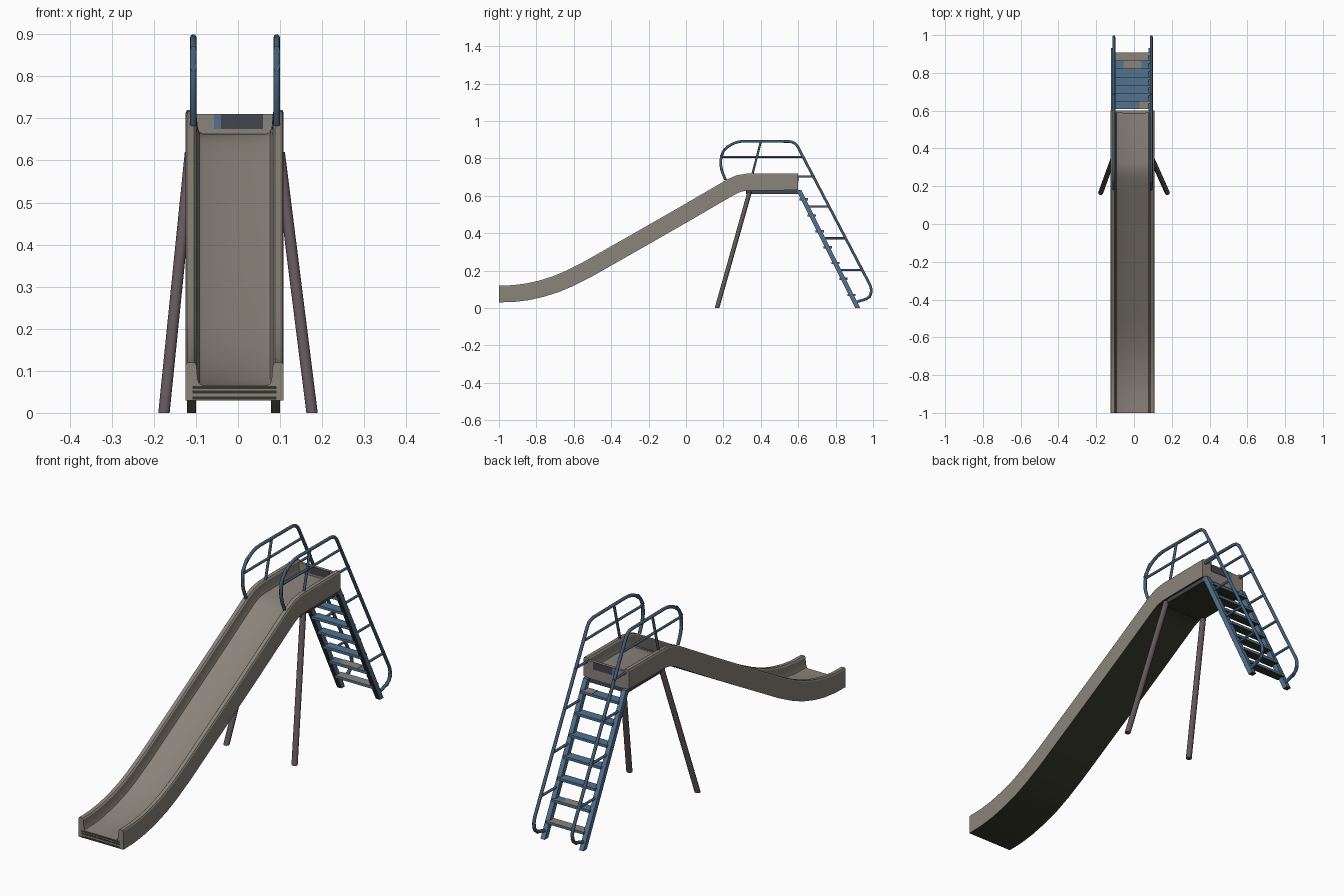
import bpy, bmesh, math
from mathutils import Vector

if "Cube" in bpy.data.objects:
    bpy.data.objects.remove(bpy.data.objects["Cube"])


def mat(name, c):
    m = bpy.data.materials.new(name)
    m.diffuse_color = (*c, 1)
    m.use_nodes = True
    m.node_tree.nodes["Principled BSDF"].inputs["Base Color"].default_value = m.diffuse_color
    return m


GREY = mat("warm grey metal", (0.255, 0.227, 0.195))
BLUE = mat("blue paint", (0.083, 0.168, 0.275))
NAVY = mat("deep blue paint", (0.055, 0.112, 0.185))
LEGS = mat("mauve brown paint", (0.125, 0.094, 0.103))
DARK = mat("dark slate", (0.06, 0.058, 0.075))
OLIVE = mat("black olive underside", (0.036, 0.036, 0.022))

CX = -0.008                      # centre line of chute and ladder
RAIL_X = (CX - 0.0985, CX + 0.1)


def finish(name, bm, m, smooth=None, under=None, top=None):
    """Make the object; under colours downward faces, top upward faces."""
    bmesh.ops.recalc_face_normals(bm, faces=bm.faces)
    bm.normal_update()
    mats = [m]
    for other, sign in ((under, -1), (top, 1)):
        if other:
            mats.append(other)
            for f in bm.faces:
                if f.normal.z * sign > 0.4:
                    f.material_index = len(mats) - 1
    me = bpy.data.meshes.new(name)
    bm.to_mesh(me)
    bm.free()
    ob = bpy.data.objects.new(name, me)
    bpy.context.collection.objects.link(ob)
    for one in mats:
        me.materials.append(one)
    if smooth:
        bpy.ops.object.select_all(action='DESELECT')
        ob.select_set(True)
        bpy.context.view_layer.objects.active = ob
        bpy.ops.object.shade_smooth_by_angle(angle=math.radians(smooth))
    return ob


def sweep(name, rings, m, smooth, under=None):
    """Skin a list of closed rings and cap both ends."""
    bm = bmesh.new()
    vs = [[bm.verts.new(p) for p in r] for r in rings]
    n = len(vs[0])
    for a, b in zip(vs, vs[1:]):
        for i in range(n):
            bm.faces.new((a[i], a[(i + 1) % n], b[(i + 1) % n], b[i]))
    bm.faces.new(vs[0])
    bm.faces.new(vs[-1])
    return finish(name, bm, m, smooth, under)


def normals(path):
    """Mitred upward normals of a (y, z) path."""
    out = []
    for i in range(len(path)):
        segs = []
        for j in (i - 1, i):
            if 0 <= j < len(path) - 1:
                segs.append((Vector(path[j + 1]) - Vector(path[j])).normalized())
        t = (segs[0] + segs[-1]).normalized()
        k = 1 / max(0.5, t.dot(segs[0]))
        out.append(Vector((-t.y, t.x)) * k)
    return out


def tube(name, x, path, r, m, sides=10):
    rings = []
    for p, nv in zip(path, normals(path)):
        ring = []
        for i in range(sides):
            a = 2 * math.pi * i / sides
            q = Vector(p) + nv * (r * math.sin(a))
            ring.append((x + r * math.cos(a), q.x, q.y))
        rings.append(ring)
    return sweep(name, rings, m, 50)


def rounded(pts):
    """Round corners; every point is (y, z, radius)."""
    out = []
    for i, (y, z, r) in enumerate(pts):
        p = Vector((y, z))
        if r == 0:
            out.append(tuple(p))
            continue
        a = p + (Vector(pts[i - 1][:2]) - p).normalized() * r
        b = p + (Vector(pts[i + 1][:2]) - p).normalized() * r
        for k in range(7):
            t = k / 6
            out.append(tuple(a * (1 - t) ** 2 + p * 2 * t * (1 - t) + b * t * t))
    return out


def box(name, x0, x1, y0, y1, z0, z1, m, under=None, top=None):
    bm = bmesh.new()
    bmesh.ops.create_cube(bm, size=1)
    for v in bm.verts:
        v.co = ((x0 + x1) / 2 + v.co.x * (x1 - x0),
                (y0 + y1) / 2 + v.co.y * (y1 - y0),
                (z0 + z1) / 2 + v.co.z * (z1 - z0))
    return finish(name, bm, m, None, under, top)


# Chute: trough section swept along its underside
under = [(-1, .03), (-.92, .032), (-.84, .042), (-.76, .06), (-.68, .085),
         (-.6, .119), (-.5, .17), (-.25, .312), (0, .455), (.22, .583),
         (.265, .609), (.295, .622), (.33, .628), (.6, .63)]
half = [(.1165, 0), (.1165, .084), (.113, .09), (.096, .09), (.091, .084),
        (.088, .05), (.084, .039), (.075, .035)]
section = half + [(-x, h) for x, h in reversed(half)]
rings = []
for p, nv in zip(under, normals(under)):
    if p[0] in (-1, .6):
        nv = Vector((0, 1))       # keep the end cuts upright
    rings.append([(CX + x, p[0] + nv.x * h, p[1] + nv.y * h) for x, h in section])
sweep("chute", rings, GREY, 25, OLIVE)

# Dark strips across the lower lip of the chute
for i, z in enumerate((.032, .046, .057)):
    box(f"lip_strip_{i + 1}", CX - .1, CX + .1, -1.001, -.998, z, z + .007, OLIVE)

# Platform end wall, its dark patch and the slab below
box("platform_end_wall", CX - .1, CX + .1, .588, .6, .631, .71, GREY)
box("end_wall_patch", -.04, .06, .586, .602, .675, .7095, DARK)
box("end_wall_blue_patch", -.057, -.04, .586, .602, .675, .7095, BLUE)
box("platform_slab", CX - .108, CX + .108, .32, .6, .61, .63, DARK, OLIVE)

# Splayed support legs
for side, x0, x1 in (("left", -.176, -.113), ("right", .176, .098)):
    rings = []
    for x, y, z in ((x0, .166, 0), (x1, .34, .62)):
        rings.append([(x + .0135 * math.cos(i * math.pi / 6),
                       y + .0125 * math.sin(i * math.pi / 6), z) for i in range(12)])
    sweep("support_leg_" + side, rings, LEGS, 50)


def stringer_y(z):
    return .603 + (.63 - z) * .5


def rail_y(z):
    return .608 + (.86 - z) * .512


# Handrails, ladder stringers and the bars between them
rail = rounded([(.212, .685, 0), (.165, .79, .085), (.235, .893, .085),
                (.583, .89, .035), (1.004, .085, .05), (.975, .052, .022),
                (.905, .03, 0)])
for side, x in zip(("left", "right"), RAIL_X):
    tube("handrail_" + side, x, rail, .0075, NAVY)
    tube("guard_bar_" + side, x, [(.195, .808), (.628, .808)], .006, NAVY)
    tube("guard_post_" + side, x, [(.355, .715), (.4, .89)], .006, NAVY)
    for i, z in enumerate((.703, .543, .373, .203)):
        y0 = .595 if i == 0 else stringer_y(z)
        tube(f"rail_bracket_{side}_{i + 1}", x, [(y0, z), (rail_y(z), z)], .006, NAVY)
    xs = x + (-.004 if side == "left" else -.003)
    rings = [[(xs + sx * .011, stringer_y(z) + sy * .013, z)
              for sx, sy in ((-1, -1), (1, -1), (1, 1), (-1, 1))] for z in (0, .63)]
    sweep("ladder_stringer_" + side, rings, BLUE, None, OLIVE)

# Ladder steps, with worn grey treads at the bottom
for i in range(7):
    z = .07 + i * .085
    y = stringer_y(z)
    box(f"step_{i + 1}", RAIL_X[0] + .002, RAIL_X[1] - .002,
        y - .02, y + .024, z - .006, z + .006, BLUE, OLIVE, GREY if i == 0 else None)
for i, x0, x1 in ((1, -.055, .04), (6, .03, .085)):
    z = .07 + i * .085
    y = stringer_y(z)
    box(f"worn_tread_{i + 1}", x0, x1, y - .02, y + .024, z + .005, z + .0075, GREY)
